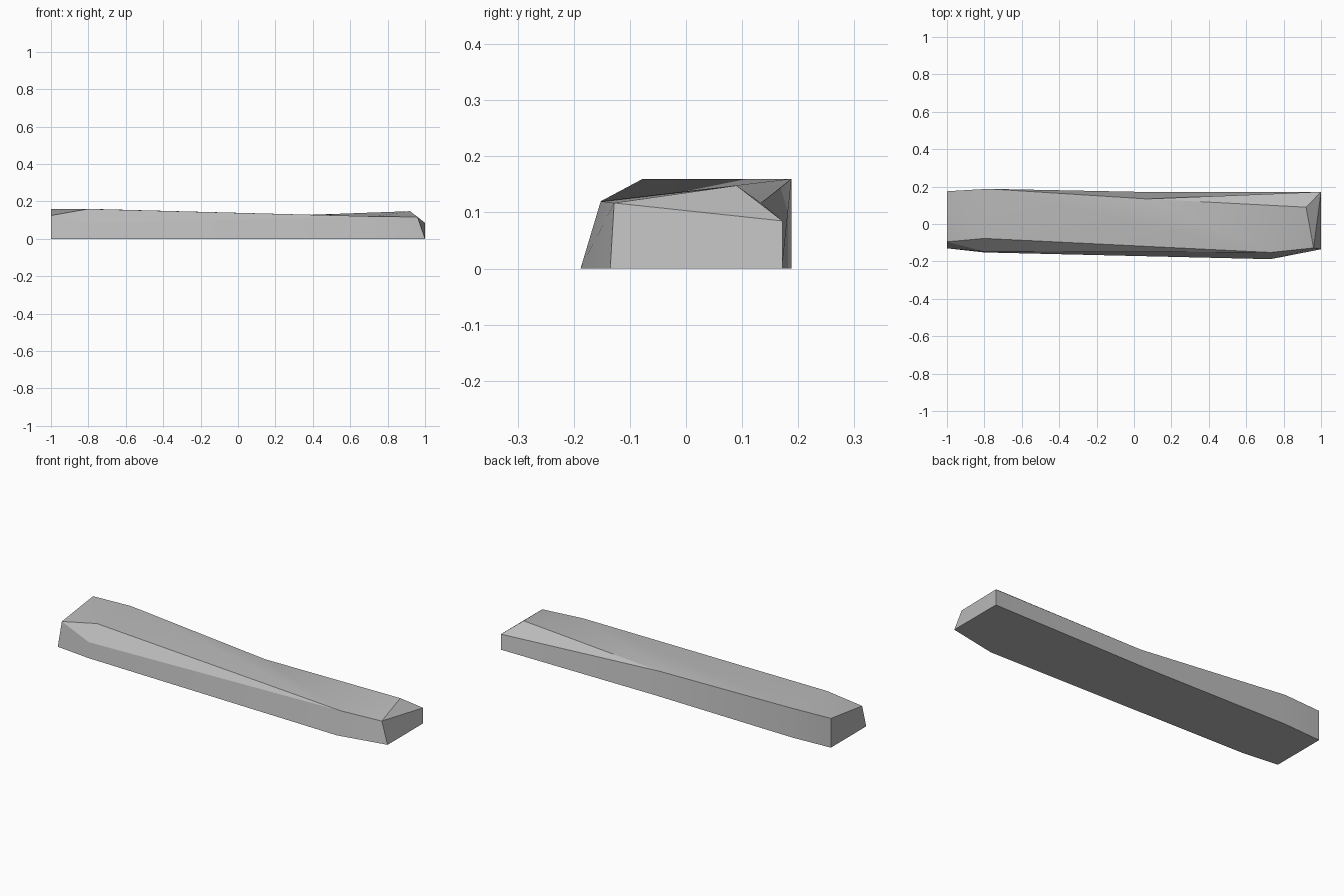
import bpy
import bmesh
import math

cube = bpy.data.objects.get("Cube")
if cube:
    bpy.data.objects.remove(cube, do_unlink=True)

# Single stone colour
stone = bpy.data.materials.new("stone grey")
stone.use_nodes = True
colour = (0.5, 0.5, 0.5, 1)
stone.diffuse_color = colour
stone.node_tree.nodes["Principled BSDF"].inputs["Base Color"].default_value = colour

# Footprint and the uneven upper rim, counter-clockwise from the front right corner
footprint = [(-1, -.13), (-.8, -.152), (.73, -.188), (1, -.135),
             (1, .172), (.07, .171), (-.78, .188), (-1, .175)]
rim_points = [(-1, -.095, .125), (-.8, -.147, .085), (.73, -.152, .12), (.96, -.128, .117),
              (1, .172, .085), (.07, .134, .117), (-.78, .188, .16), (-1, .175, .16)]

bm = bmesh.new()
base = [bm.verts.new((x, y, 0)) for x, y in footprint]
rim = [bm.verts.new(point) for point in rim_points]
front_peak = bm.verts.new((-.8, -.077, .16))
end_peak = bm.verts.new((.92, .09, .148))

# Underside and side walls
bm.faces.new(list(reversed(base)))
for i in range(len(base)):
    j = (i + 1) % len(base)
    bm.faces.new((base[i], base[j], rim[j], rim[i]))

# Chipped bevels and the top surface
front_right, chip, front_left, end_front, end_back, notch, back_right, corner = rim
facets = [
    (front_right, chip, front_peak),
    (chip, front_left, front_peak),
    (end_front, end_back, end_peak),
    (end_back, notch, end_peak),
    (front_right, front_peak, corner),
    (front_peak, back_right, corner),
    (front_peak, front_left, back_right),
    (front_left, notch, back_right),
    (front_left, end_peak, notch),
    (front_left, end_front, end_peak),
]
for facet in facets:
    bm.faces.new(facet)
bmesh.ops.recalc_face_normals(bm, faces=bm.faces)

mesh = bpy.data.meshes.new("stone_slab")
bm.to_mesh(mesh)
bm.free()
mesh.materials.append(stone)
slab = bpy.data.objects.new("stone_slab", mesh)
bpy.context.collection.objects.link(slab)

# Soft shading across shallow creases, crisp at the chipped edges
bpy.ops.object.select_all(action="DESELECT")
slab.select_set(True)
bpy.context.view_layer.objects.active = slab
bpy.ops.object.shade_smooth_by_angle(angle=math.radians(30))
